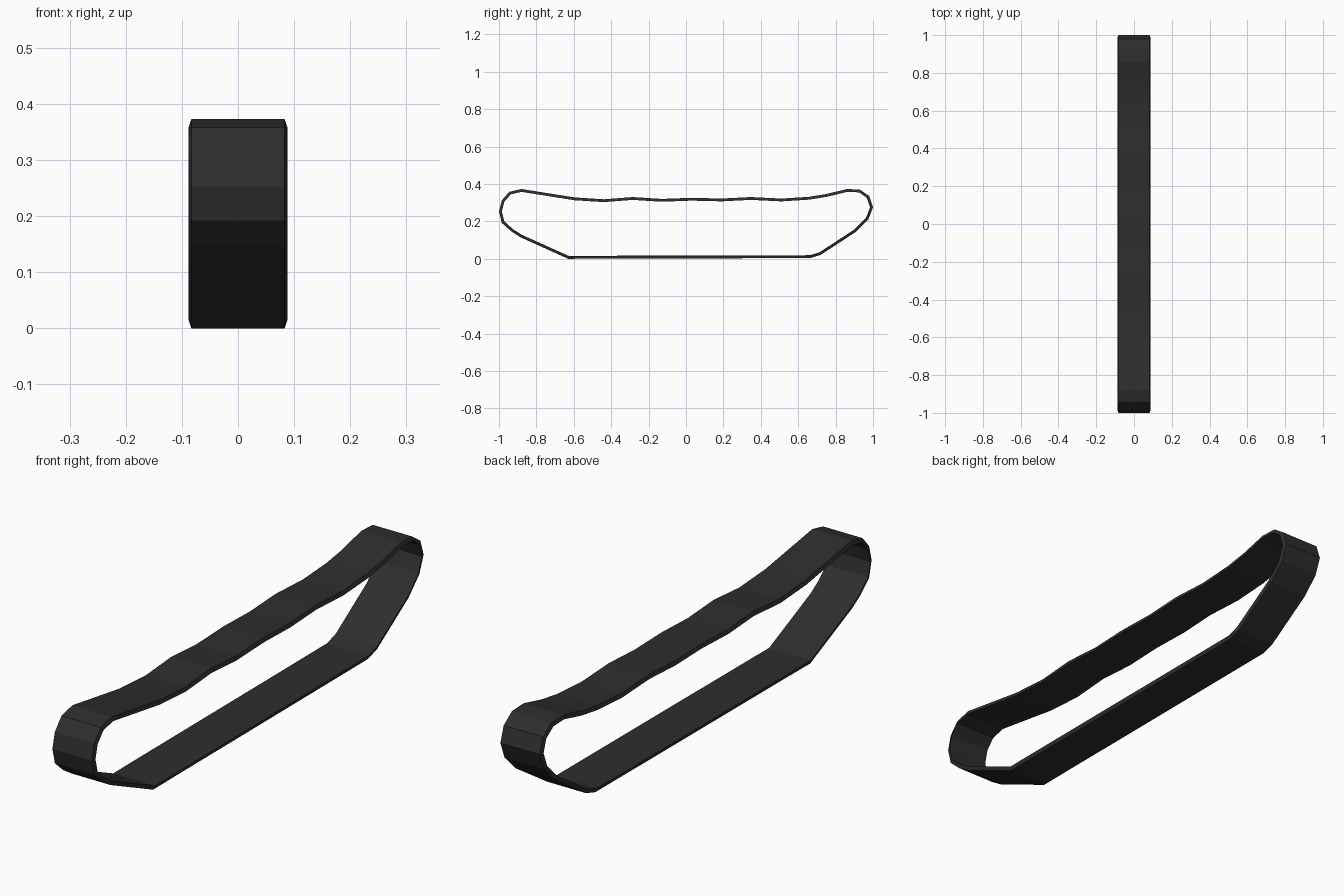
import bpy
from mathutils import Vector

if "Cube" in bpy.data.objects:
    bpy.data.objects.remove(bpy.data.objects["Cube"])

# Outer side profile of the belt (y, z), counter-clockwise seen from +x
profile = [
    (-0.63, 0.0), (-0.47, 0.001), (0.35, 0.003), (0.665, 0.004), (0.72, 0.021),
    (0.91, 0.145), (0.975, 0.21), (1.0, 0.275), (0.98, 0.335), (0.93, 0.37),
    (0.86, 0.373), (0.75, 0.346), (0.655, 0.331), (0.51, 0.322), (0.345, 0.33),
    (0.19, 0.322), (0.03, 0.326), (-0.13, 0.32), (-0.285, 0.33), (-0.44, 0.318),
    (-0.595, 0.328), (-0.88, 0.373), (-0.945, 0.358), (-0.985, 0.312),
    (-1.0, 0.253), (-0.985, 0.192), (-0.935, 0.147), (-0.885, 0.115)]
THICK = 0.015
OUTER_HALF, INNER_HALF = 0.083, 0.088


def inset(points, d):
    """Mitred inward offset of a closed counter-clockwise outline."""
    pts = [Vector(p) for p in points]
    result = []
    for i, p in enumerate(pts):
        a = (p - pts[i - 1]).normalized()
        b = (pts[(i + 1) % len(pts)] - p).normalized()
        na, nb = Vector((-a.y, a.x)), Vector((-b.y, b.x))
        result.append(p + (na + nb) * d / (1 + na.dot(nb)))
    return result


# Four rings: outer right, outer left, inner left, inner right
inner = inset(profile, THICK)
rings = [(profile, OUTER_HALF), (profile, -OUTER_HALF),
         (inner, -INNER_HALF), (inner, INNER_HALF)]
verts = [(x, p[0], p[1]) for pts, x in rings for p in pts]
n = len(profile)
faces = []
for r in range(4):
    s = (r + 1) % 4
    for i in range(n):
        j = (i + 1) % n
        faces.append((r * n + i, s * n + i, s * n + j, r * n + j))

# Belt loop
mesh = bpy.data.meshes.new("track_belt")
mesh.from_pydata(verts, [], faces)
mesh.update()
belt = bpy.data.objects.new("track_belt", mesh)
bpy.context.collection.objects.link(belt)

# Dark rubber colour
rubber = bpy.data.materials.new("dark_rubber")
rubber.diffuse_color = (0.027, 0.027, 0.027, 1)
rubber.use_nodes = True
rubber.node_tree.nodes["Principled BSDF"].inputs["Base Color"].default_value = rubber.diffuse_color
mesh.materials.append(rubber)

# Consistent outward normals
import bmesh
bm = bmesh.new()
bm.from_mesh(mesh)
bmesh.ops.recalc_face_normals(bm, faces=bm.faces)
bm.to_mesh(mesh)
bm.free()
